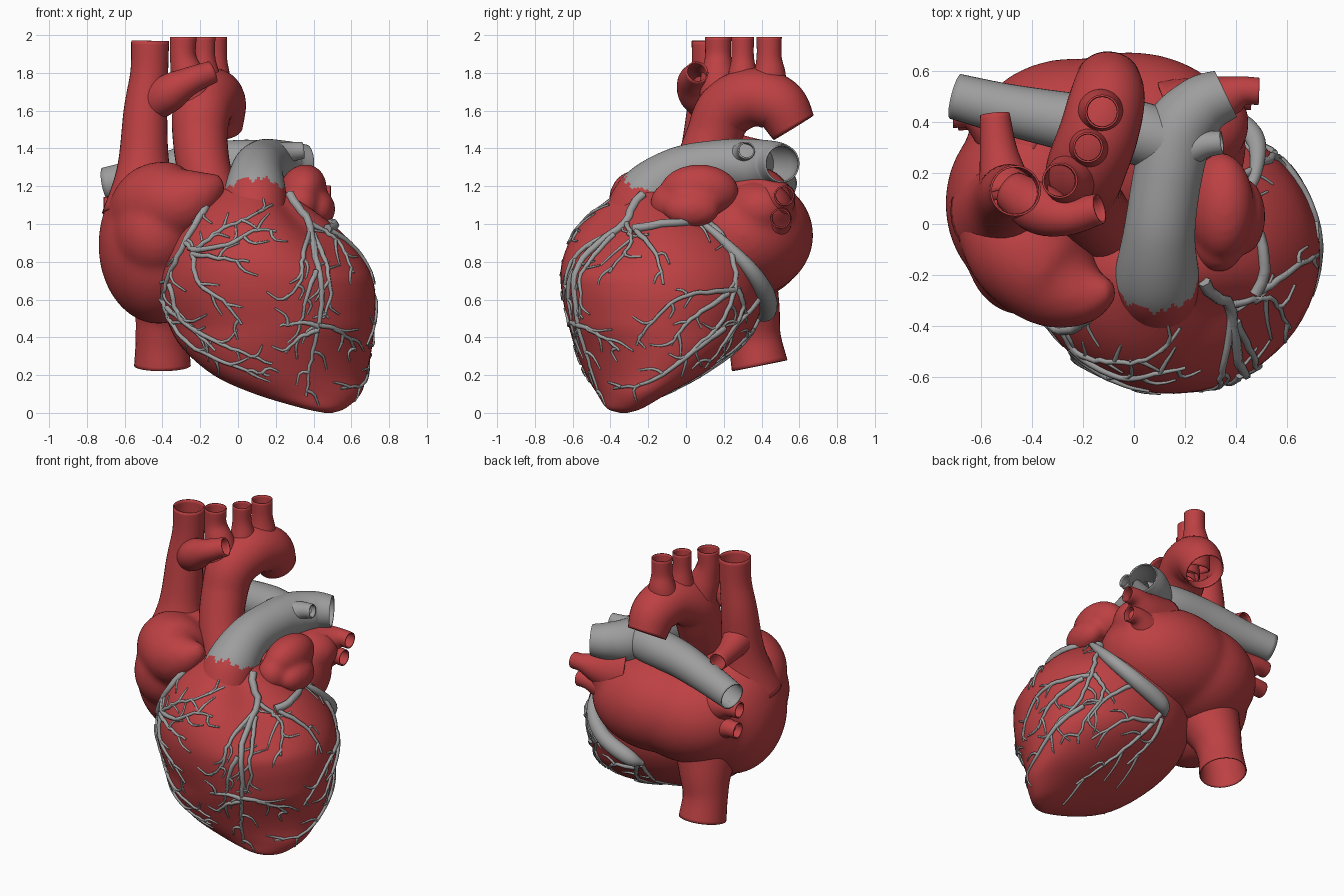
import bpy, bmesh, math, random
from mathutils import Vector, Matrix, Euler
from mathutils.bvhtree import BVHTree

random.seed(4)
cube = bpy.data.objects.get("Cube")
if cube:
    bpy.data.objects.remove(cube)


def material(name, color):
    m = bpy.data.materials.new(name)
    m.use_nodes = True
    m.diffuse_color = color
    m.node_tree.nodes["Principled BSDF"].inputs["Base Color"].default_value = color
    return m


RED = material("muscle red", (0.51, 0.052, 0.056, 1))
GREY = material("vessel grey", (0.34, 0.34, 0.34, 1))


def smooth_path(points, steps):
    """Catmull-Rom interpolation of tuples of any length."""
    p = [Vector(q) for q in points]
    p = [p[0] * 2 - p[1]] + p + [p[-1] * 2 - p[-2]]
    out = []
    for a, b, c, d in zip(p, p[1:], p[2:], p[3:]):
        for i in range(steps):
            t = i / steps
            out.append((b * 2 + (c - a) * t + (a * 2 - b * 5 + c * 4 - d) * t * t
                        + (b * 3 - a - c * 3 + d) * t ** 3) / 2)
    return out + [p[-2]]


def skin(bm, rings, capped):
    loops = [[bm.verts.new(co) for co in ring] for ring in rings]
    n = len(loops[0])
    for lo, hi in zip(loops, loops[1:]):
        for j in range(n):
            k = (j + 1) % n
            bm.faces.new((lo[j], lo[k], hi[k], hi[j]))
    if capped:
        bm.faces.new(loops[0][::-1])
        bm.faces.new(loops[-1])


def add_tube(bm, points, capped=False, sides=32, steps=8):
    """Round tube through (x, y, z, radius) points."""
    path = smooth_path(points, steps)
    centres = [p.to_3d() for p in path]
    rings, u, old = [], None, None
    for i, c in enumerate(centres):
        t = (centres[min(i + 1, len(path) - 1)] - centres[max(i - 1, 0)]).normalized()
        u = t.orthogonal().normalized() if u is None else old.rotation_difference(t) @ u
        old, v = t, t.cross(u)
        r = max(path[i][3], 0.003)
        rings.append([c + (u * math.cos(a) + v * math.sin(a)) * r
                      for a in (math.tau * j / sides for j in range(sides))])
    skin(bm, rings, capped)


def add_blob(bm, centre, radii, turn=(0, 0, 0)):
    m = Matrix.LocRotScale(Vector(centre), Euler([math.radians(a) for a in turn]), Vector(radii))
    bmesh.ops.create_uvsphere(bm, u_segments=40, v_segments=24, radius=1, matrix=m)


def finish(name, bm, *mats):
    me = bpy.data.meshes.new(name)
    for f in bm.faces:
        f.smooth = True
    bm.to_mesh(me)
    for m in mats:
        me.materials.append(m)
    ob = bpy.data.objects.new(name, me)
    bpy.context.collection.objects.link(ob)
    return ob


def vessel(name, mat, *points, sides=32, steps=8):
    """Open-ended hollow vessel."""
    bm = bmesh.new()
    add_tube(bm, points, False, sides, steps)
    ob = finish(name, bm, mat)
    wall = ob.modifiers.new("wall", "SOLIDIFY")
    wall.thickness, wall.offset = 0.008, -1
    return ob


def fuse(name, bm, voxel, passes):
    """Blend overlapping lumps into one soft body."""
    ob = finish(name, bm, RED)
    rm = ob.modifiers.new("blend", "REMESH")
    rm.mode, rm.voxel_size, rm.use_smooth_shade = "VOXEL", voxel, True
    sm = ob.modifiers.new("soften", "SMOOTH")
    sm.factor, sm.iterations = 0.5, passes


# Ventricles: stacked ovals (z, x min, x max, y min, y max)
ovals = [(0, .46, .5, -.35, -.31), (.025, .34, .57, -.42, -.23), (.1, .09, .65, -.47, -.1),
         (.2, -.13, .68, -.53, .08), (.35, -.3, .71, -.59, .28), (.5, -.38, .725, -.63, .38),
         (.65, -.42, .725, -.66, .42), (.8, -.4, .68, -.66, .4), (.95, -.33, .57, -.6, .28),
         (1.08, -.22, .4, -.48, .1), (1.2, -.05, .21, -.32, -.1)]
rings = []
for z, x0, x1, y0, y1 in smooth_path(ovals, 5):
    skew = .5 * max(0, 1 - z / .45)
    depth = .28 * min(1, max(0, (z - .72) / .28))  # groove beside the left auricle
    ring = []
    for a in (math.tau * j / 64 for j in range(64)):
        off = math.remainder(a + .7, math.tau) / .55
        s = (1 - depth * math.exp(-off * off)) / 2
        ring.append(((x0 + x1) / 2 + (x1 - x0) * math.cos(a) * s,
                     (y0 + y1) / 2 + (y1 - y0) * math.sin(a + skew) * s, z))
    rings.append(ring)
body = bmesh.new()
skin(body, rings, True)
body.normal_update()
surface = BVHTree.FromBMesh(body)
finish("ventricles", body, RED)

# Atria with the right auricle
bm = bmesh.new()
add_blob(bm, (-.42, .08, .89), (.32, .37, .42))
add_blob(bm, (-.43, -.1, .95), (.23, .26, .25))
add_blob(bm, (-.02, .3, .94), (.46, .375, .33))
add_blob(bm, (-.24, .28, .92), (.42, .37, .335))
add_blob(bm, (.2, .37, 1.06), (.26, .2, .17), (0, -10, 15))
add_tube(bm, [(-.53, .03, 1.03, .19), (-.43, -.1, 1.1, .225), (-.3, -.22, 1.12, .2),
              (-.19, -.27, 1.17, .13), (-.08, -.26, 1.23, .04)], True)
fuse("atria", bm, 0.02, 16)

# Left auricle with soft lobes
bm = bmesh.new()
add_blob(bm, (.34, .07, 1.17), (.125, .21, .15), (0, 25, 0))
add_blob(bm, (.33, -.08, 1.11), (.1, .11, .11))
add_blob(bm, (.43, .03, 1.08), (.085, .15, .1))
fuse("left_auricle", bm, 0.016, 10)

# Aorta and its three arch branches
vessel("aorta", RED, (-.08, -.04, 1.0, .13), (-.17, .06, 1.25, .14), (-.2, .14, 1.45, .145),
       (-.19, .21, 1.6, .155), (-.14, .35, 1.67, .155), (-.105, .49, 1.63, .148), (-.1, .57, 1.51, .125))
for name, x, y, r in (("brachiocephalic_artery", -.29, .17, .07),
                      ("left_carotid_artery", -.18, .3, .06), ("left_subclavian_artery", -.125, .44, .067)):
    vessel(name, RED, (x * .5 - .08, y * .8 + .05, 1.62, r * 1.6), (x * .8 - .03, y, 1.77, r * 1.35),
           (x, y, 1.88, r), (x, y, 1.99, r))

# Great veins
vessel("superior_vena_cava", RED, (-.5, .05, 1.06, .22), (-.5, .09, 1.3, .14), (-.49, .12, 1.6, .115),
       (-.47, .13, 1.8, .1), (-.465, .13, 1.97, .1))
vessel("left_brachiocephalic_vein", RED, (-.48, .13, 1.6, .08), (-.37, .06, 1.69, .1),
       (-.26, .03, 1.755, .075), (-.135, .06, 1.805, .06))
vessel("azygos_vein", RED, (-.5, .12, 1.43, .11), (-.53, .28, 1.4, .075), (-.545, .43, 1.38, .058))
vessel("inferior_vena_cava", RED, (-.34, .24, .78, .25), (-.38, .33, .55, .17),
       (-.4, .36, .4, .142), (-.4, .39, .25, .15))
for side, ends in (("left", ((.49, .52, 1.15), (.46, .5, 1.03))), ("right", ((-.71, .43, 1.09), (-.69, .42, .94)))):
    s = 1 if side == "left" else -1
    for label, (x, y, z) in zip(("upper", "lower"), ends):
        vessel(f"{side}_{label}_pulmonary_vein", RED, (x - s * .3, y - .12, z - .04, .19),
               (x - s * .16, y - .04, z - .02, .11), (x - s * .07, y, z, .06), (x, y, z, .053))

# Pulmonary arteries, the trunk meeting the muscle in a ragged edge
trunk = vessel("pulmonary_trunk", GREY, (.09, -.29, 1.0, .165), (.09, -.2, 1.15, .165), (.1, -.03, 1.27, .14),
               (.13, .18, 1.31, .135), (.17, .35, 1.31, .14), (.26, .46, 1.32, .12), (.36, .51, 1.32, .1),
               sides=72, steps=16)
trunk.data.materials.append(RED)
for f in trunk.data.polygons:
    c = f.center
    edge = 1.0 + .016 * math.sin(c.x * 55) + .014 * math.sin(c.x * 127 + 1)
    f.material_index = int(c.z + .72 * c.y < edge)
vessel("right_pulmonary_artery", GREY, (.18, .3, 1.32, .12), (0, .36, 1.32, .125), (-.25, .4, 1.3, .115),
       (-.5, .45, 1.25, .1), (-.7, .5, 1.21, .09))
vessel("left_upper_pulmonary_branch", GREY, (.18, .28, 1.35, .08), (.27, .31, 1.38, .055), (.345, .32, 1.39, .045))

# Coronary sinus lying in the groove behind the ventricles
path = []
for x, y, z, r in ((.4, .06, 1.0, .015), (.48, .2, .92, .024), (.47, .34, .76, .04),
                   (.34, .42, .63, .05), (.14, .45, .53, .05), (.05, .42, .47, .012)):
    co, normal, _, _ = surface.find_nearest(Vector((x, y, z)))
    path.append((*(co + normal * r * .6), r))
bm = bmesh.new()
add_tube(bm, path, True, 20)
finish("coronary_sinus", bm, GREY)

# Surface coronary vessels, drawn flat and dropped onto the ventricles
FRONT = [[(.27, 1.15), (.37, 1), (.4, .85), (.44, .65), (.42, .45), (.38, .25), (.36, .09)],
         [(.37, 1), (.46, .96), (.55, .88), (.61, .74)],
         [(.38, .98), (.34, .82), (.33, .7), (.25, .6)],
         [(.4, .94), (.46, .8), (.49, .63), (.45, .5)],
         [(.41, .75), (.36, .6), (.34, .5)],
         [(.42, .47), (.5, .45), (.58, .4), (.62, .33)],
         [(.42, .46), (.33, .48), (.22, .46)], [(.42, .44), (.32, .4), (.25, .32)],
         [(-.1, 1.2), (-.17, 1.08), (-.25, .95), (-.33, .8), (-.37, .7), (-.4, .6), (-.36, .5)],
         [(-.4, .6), (-.35, .48), (-.25, .36), (-.1, .28), (.05, .23), (.17, .2)],
         [(-.36, .68), (-.3, .5), (-.15, .4), (0, .33), (.18, .26)],
         [(-.37, .56), (-.25, .45), (-.12, .33)],
         [(-.28, .9), (-.22, .87), (-.1, .96), (.05, 1.03), (.18, 1.1)],
         [(-.24, .86), (-.05, .89), (.08, .96), (.2, .96)],
         [(-.24, .84), (-.1, .82), (.06, .8)],
         [(-.24, .84), (-.2, .68), (-.08, .6), (.02, .47)]]
SIDE = [[(-.27, .97), (-.05, 1), (.1, 1), (.21, .9), (.26, .7), (.2, .5), (.05, .35), (-.1, .22)],
        [(.25, .65), (.1, .64), (-.05, .6), (-.2, .46), (-.26, .36)],
        [(.22, .63), (.08, .54), (-.03, .44), (-.08, .36)],
        [(.2, .45), (0, .3), (-.2, .16), (-.38, .13)],
        [(-.26, .96), (-.16, .84), (-.12, .68)],
        [(.27, .66), (.3, .56), (.23, .42), (.1, .24)]]
BACK = [[(.1, .5), (.18, .36), (.28, .22), (.38, .1)], [(.14, .44), (.32, .4), (.48, .27)],
        [(.35, .6), (.48, .5), (.55, .35)], [(.08, .48), (.08, .36), (.14, .24)]]


def coronary(name, routes, place, look):
    curve = bpy.data.curves.new(name, "CURVE")
    curve.dimensions, curve.bevel_depth, curve.bevel_resolution = "3D", 1, 1
    curve.use_fill_caps = True
    curve.materials.append(GREY)

    def draw(points, r0, r1):
        hits = []
        for i, p in enumerate(points):
            co, normal, _, _ = surface.ray_cast(place(*p), Vector(look))
            if co:
                r = r0 + (r1 - r0) * i / (len(points) - 1)
                hits.append((co + normal * r * .4, r))
        if len(hits) > 1:
            spline = curve.splines.new("POLY")
            spline.points.add(len(hits) - 1)
            for q, (co, r) in zip(spline.points, hits):
                q.co, q.radius = (*co, 1), r

    for route in routes:
        line = smooth_path(route, 5)
        for p in line[1:-1]:
            p += Vector((random.uniform(-.005, .005), random.uniform(-.005, .005)))
        draw(line, .025 if len(route) > 6 else .016, .007)
        # Small side twigs on alternating sides
        for n, i in enumerate(range(5, len(line) - 1, 3)):
            d = (line[i + 1] - line[i]).normalized()
            d.rotate(Matrix.Rotation((-1) ** n * random.uniform(.5, .9), 2))
            bend = Vector((-d.y, d.x)) * random.uniform(-.025, .025)
            reach = random.uniform(.07, .14)
            draw([line[i] + d * reach * t + bend * math.sin(t * 4) for t in (0, .25, .5, .75, 1)], .01, .005)
    bpy.context.collection.objects.link(bpy.data.objects.new(name, curve))


coronary("front_coronary_vessels", FRONT, lambda a, b: Vector((a, -2, b)), (0, 1, 0))
coronary("left_coronary_vessels", SIDE, lambda a, b: Vector((2, a, b)), (-1, 0, 0))
coronary("back_coronary_vessels", BACK, lambda a, b: Vector((a, 2, b)), (0, -1, 0))
